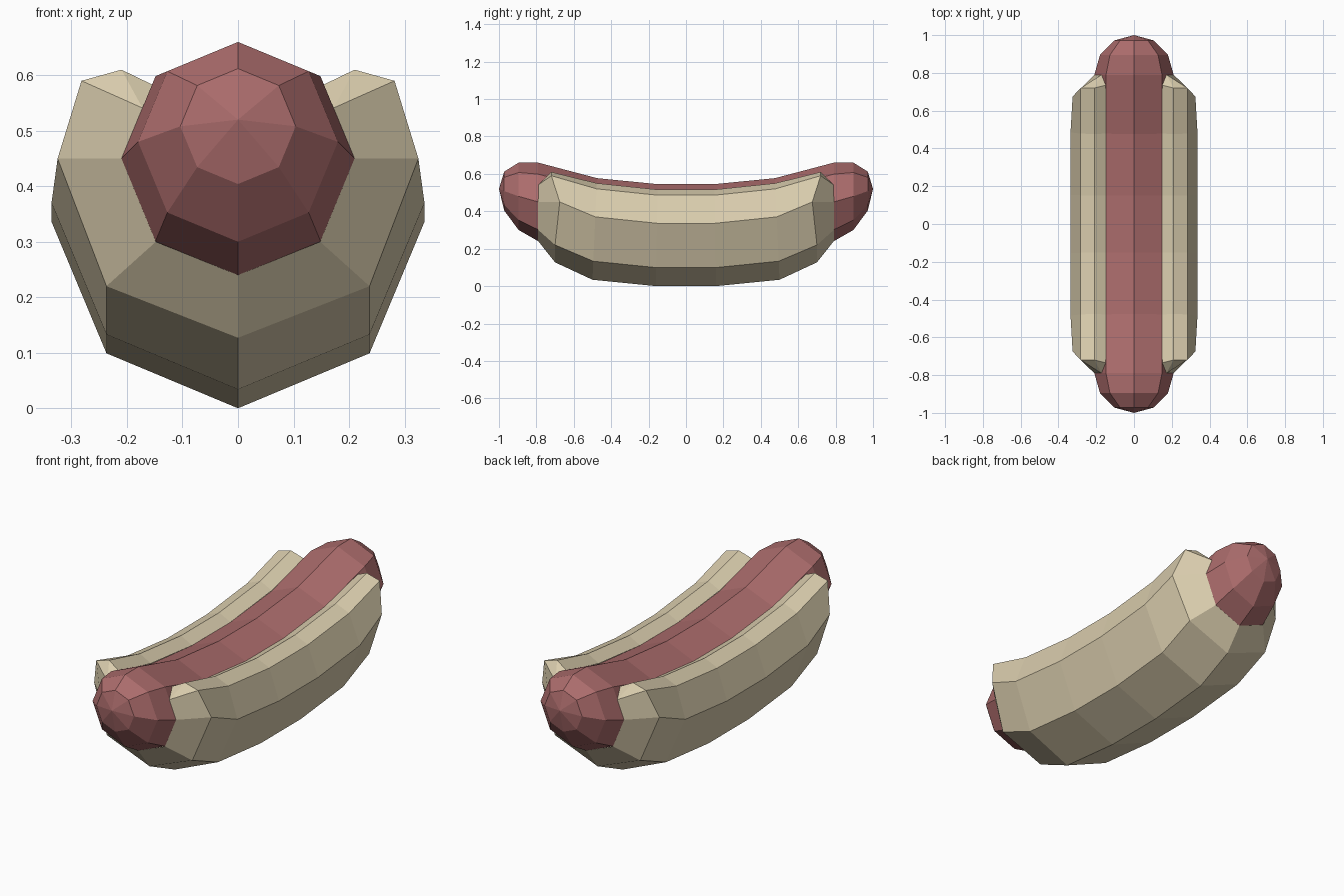
import bpy, bmesh, math

if "Cube" in bpy.data.objects:
    bpy.data.objects.remove(bpy.data.objects["Cube"])


def material(name, color):
    m = bpy.data.materials.new(name)
    m.diffuse_color = (*color, 1)
    m.use_nodes = True
    m.node_tree.nodes["Principled BSDF"].inputs["Base Color"].default_value = m.diffuse_color
    return m


def loft(name, rings, closed, mat, tips=None):
    """Skin a list of rings running from front to back."""
    bm = bmesh.new()
    loops = [[bm.verts.new(p) for p in ring] for ring in rings]
    n = len(rings[0])
    for a, b in zip(loops, loops[1:]):
        for i in range(n if closed else n - 1):
            j = (i + 1) % n
            bm.faces.new((a[i], a[j], b[j], b[i]))
    if tips:
        front, back = (bm.verts.new(p) for p in tips)
        for i in range(n):
            j = (i + 1) % n
            bm.faces.new((front, loops[0][j], loops[0][i]))
            bm.faces.new((back, loops[-1][i], loops[-1][j]))
    bmesh.ops.remove_doubles(bm, verts=bm.verts, dist=0.001)
    if closed:
        bmesh.ops.recalc_face_normals(bm, faces=bm.faces)
    me = bpy.data.meshes.new(name)
    bm.to_mesh(me)
    bm.free()
    me.materials.append(mat)
    ob = bpy.data.objects.new(name, me)
    bpy.context.collection.objects.link(ob)
    return ob


def both_ends(half):
    """Front rings from the back-half rings, listed middle to end."""
    return [[(x, -y, z) for x, y, z in r] for r in reversed(half)] + half


def octagon(y, z, r, tilt=0):
    ring = []
    for k in range(8):
        a = math.pi / 2 - k * math.pi / 4
        dz = r * math.sin(a)
        ring.append((r * math.cos(a), y - tilt * dz, z + dz))
    return ring


def u_shape(right):
    """Mirror the right half of the section to the left side."""
    return right + [(-x, y, z) for x, y, z in reversed(right[:-1])]


bun_mat = material("bun", (0.70, 0.61, 0.42))
meat_mat = material("sausage", (0.41, 0.15, 0.15))

# Sausage: bent octagonal tube with rounded ends
half = [octagon(0.155, 0.335, 0.21, 0.02), octagon(0.485, 0.367, 0.21, 0.045),
        octagon(0.79, 0.45, 0.21), octagon(0.895, 0.48, 0.18),
        octagon(0.972, 0.508, 0.104)]
loft("sausage", both_ends(half), True, meat_mat,
     [(0, -1, 0.52), (0, 1, 0.52)])

# Bun: thick open trough around the sausage, tapering onto it at both ends
section = [(0.148, 0.148), (0.21, 0.18), (0.282, 0.15), (0.336, 0),
           (0.237, -0.237), (0, -0.336)]
half = [u_shape([(x, y - t * dz, z + dz) for x, dz in section])
        for y, z, t in ((0.155, 0.336, 0.02), (0.485, 0.37, 0.045))]
half.append(u_shape([(0.148, 0.735, 0.58), (0.21, 0.72, 0.61),
                     (0.282, 0.72, 0.59), (0.325, 0.675, 0.45),
                     (0.237, 0.70, 0.22), (0, 0.70, 0.127)]))
tip = (0.172, 0.79, 0.541)
half.append(u_shape([tip, tip, tip, (0.21, 0.79, 0.45),
                     (0.148, 0.79, 0.30), (0, 0.79, 0.24)]))
loft("bun", both_ends(half), False, bun_mat)
